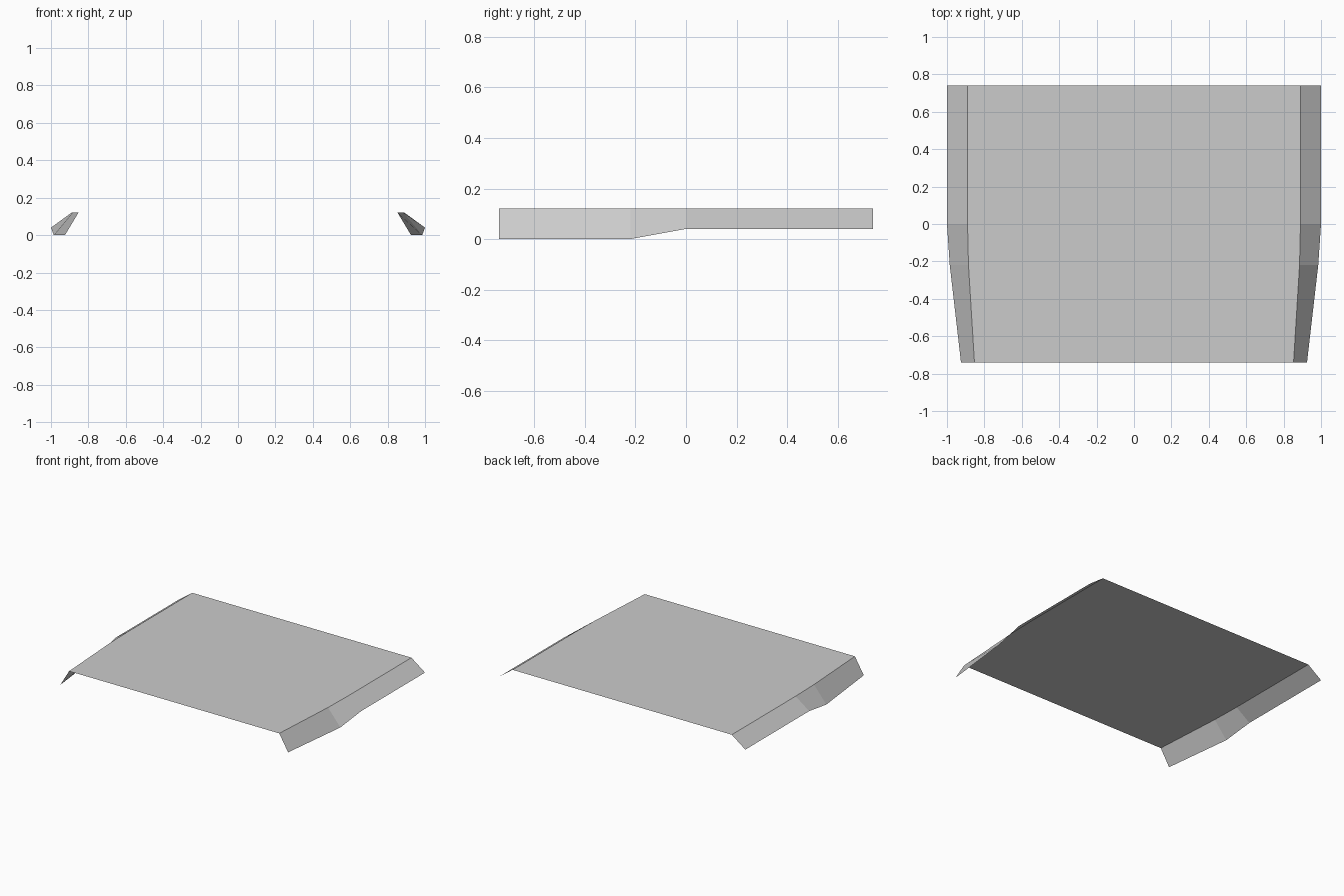
import bpy

if "Cube" in bpy.data.objects:
    bpy.data.objects.remove(bpy.data.objects["Cube"])

grey = bpy.data.materials.new("light grey")
grey.diffuse_color = (0.6, 0.6, 0.6, 1)
grey.use_nodes = True
grey.node_tree.nodes["Principled BSDF"].inputs["Base Color"].default_value = grey.diffuse_color

TOP = 0.12
# stations front to back: y, deck half-width, skirt half-width, skirt bottom z
STATIONS = [(-0.74, 0.853, 0.925, 0.0), (-0.22, 0.885, 0.985, 0.0),
            (0.0, 0.89, 1.0, 0.04), (0.74, 0.89, 1.0, 0.04)]


def strip(name, left, right):
    """Thin sheet joining two edges, with its normals up or outward."""
    n = len(left)
    faces = [(i, n + i, n + i + 1, i + 1) for i in range(n - 1)]
    mesh = bpy.data.meshes.new(name)
    mesh.from_pydata(left + right, [], faces)
    mesh.materials.append(grey)
    obj = bpy.data.objects.new(name, mesh)
    bpy.context.collection.objects.link(obj)
    return obj


def deck_edge(side):
    return [(side * w, y, TOP) for y, w, _, _ in STATIONS]


def skirt_edge(side):
    return [(side * s, y, z) for y, _, s, z in STATIONS]


# flat top panel
strip("top_panel", deck_edge(-1), deck_edge(1))

# sloping side skirts, deeper at the front
strip("right_skirt", deck_edge(1), skirt_edge(1))
strip("left_skirt", skirt_edge(-1), deck_edge(-1))
